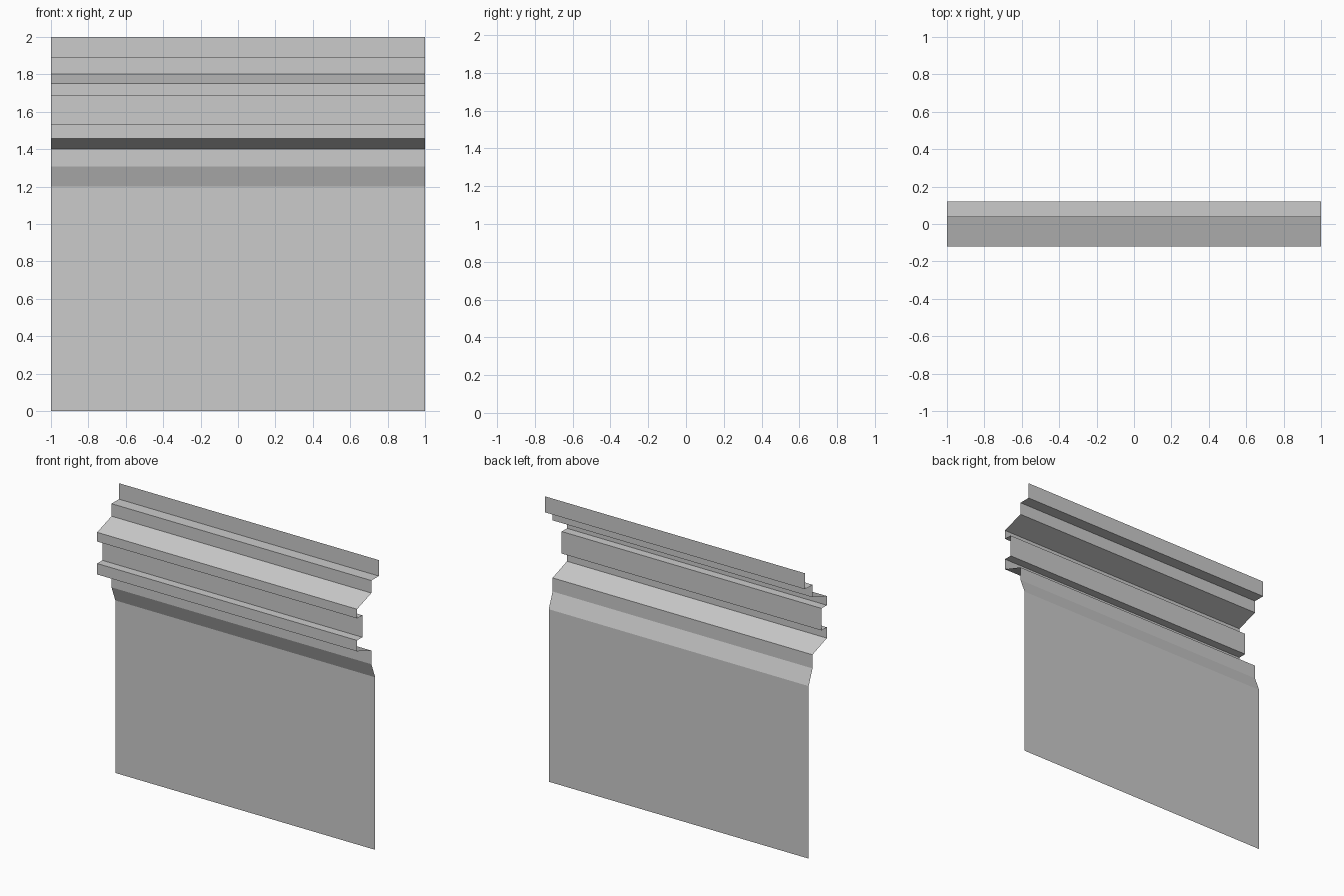
import bpy

if "Cube" in bpy.data.objects:
    bpy.data.objects.remove(bpy.data.objects["Cube"])

HALF_WIDTH = 1.0


def extruded_strip(name, profile):
    """Sweep an open (y, z) profile along x into a flat-shaded sheet facing -y."""
    verts = [(x, y, z) for y, z in profile for x in (-HALF_WIDTH, HALF_WIDTH)]
    faces = [(2 * i, 2 * i + 1, 2 * i + 3, 2 * i + 2)
             for i in range(len(profile) - 1)]
    mesh = bpy.data.meshes.new(name)
    mesh.from_pydata(verts, [], faces)
    mesh.update()
    obj = bpy.data.objects.new(name, mesh)
    bpy.context.collection.objects.link(obj)
    return obj


# Wall panel with its chamfered upper band
extruded_strip("wall_panel", [(0.08, 0), (0.08, 1.2), (0.038, 1.307), (0.038, 1.402)])

# Projecting cornice: sloped soffit, two lips around a recessed band, sloped top
extruded_strip("cornice", [
    (0.038, 1.402), (-0.12, 1.457), (-0.12, 1.533), (-0.062, 1.533),
    (-0.062, 1.686), (-0.12, 1.686), (-0.12, 1.75), (0.038, 1.802)])

# Stepped parapet above the cornice
extruded_strip("parapet", [(0.038, 1.802), (0.038, 1.889), (0.12, 1.889), (0.12, 2.0)])
